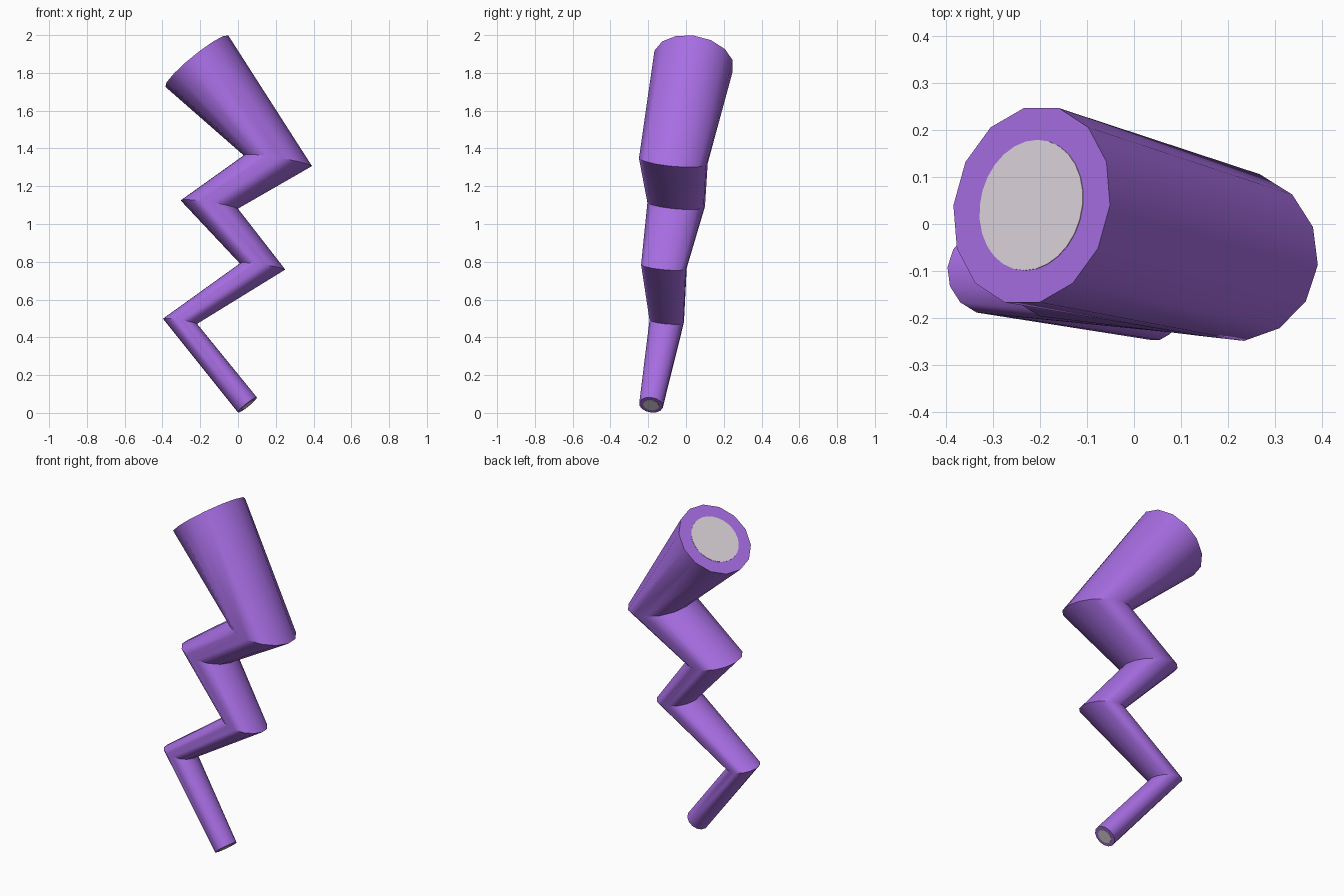
import bpy, bmesh, math
from mathutils import Vector

if "Cube" in bpy.data.objects:
    bpy.data.objects.remove(bpy.data.objects["Cube"])

SIDES = 14


def material(name, rgb):
    m = bpy.data.materials.new(name)
    m.diffuse_color = (*rgb, 1.0)
    m.use_nodes = True
    m.node_tree.nodes["Principled BSDF"].inputs["Base Color"].default_value = m.diffuse_color
    return m


purple = material("purple", (0.39, 0.155, 0.77))
grey = material("light grey", (0.72, 0.66, 0.71))

# Zigzag centre line from top to bottom, with the tube radius at each bend
path = [
    (Vector((-0.218, 0.040, 1.862)), 0.215),
    (Vector((0.211, -0.067, 1.335)), 0.184),
    (Vector((-0.152, -0.052, 1.103)), 0.154),
    (Vector((0.130, -0.117, 0.775)), 0.122),
    (Vector((-0.307, -0.102, 0.485)), 0.092),
    (Vector((0.050, -0.185, 0.042)), 0.064),
]
points = [p for p, r in path]
steps = [(b - a).normalized() for a, b in zip(points, points[1:])]
normals = [steps[0]] + [(a + b).normalized() for a, b in zip(steps, steps[1:])] + [steps[-1]]

# Carry one frame down the path with the least twist
side = Vector((0.78, 0.0, 0.63))
side = (side - normals[0] * side.dot(normals[0])).normalized()
frames = []
for i, n in enumerate(normals):
    if i:
        side = normals[i - 1].rotation_difference(n) @ side
    frames.append((side.copy(), n.cross(side)))


def ring(bm, centre, frame, radius, count):
    u, v = frame
    angles = [2 * math.pi * k / count for k in range(count)]
    return [bm.verts.new(centre + radius * (math.cos(a) * u + math.sin(a) * v)) for a in angles]


def bridge(bm, a, b):
    for k in range(len(a)):
        j = (k + 1) % len(a)
        bm.faces.new((a[k], a[j], b[j], b[k]))


def finish(bm, name, mat):
    bmesh.ops.recalc_face_normals(bm, faces=bm.faces)
    mesh = bpy.data.meshes.new(name)
    bm.to_mesh(mesh)
    bm.free()
    mesh.materials.append(mat)
    obj = bpy.data.objects.new(name, mesh)
    bpy.context.collection.objects.link(obj)
    bpy.ops.object.select_all(action='DESELECT')
    obj.select_set(True)
    bpy.context.view_layer.objects.active = obj
    bpy.ops.object.shade_smooth_by_angle(angle=math.radians(40))


# Tapered tube with closed ends
bm = bmesh.new()
rings = [ring(bm, p, f, r, SIDES) for (p, r), f in zip(path, frames)]
for a, b in zip(rings, rings[1:]):
    bridge(bm, a, b)
bm.faces.new(rings[0])
bm.faces.new(rings[-1])
finish(bm, "zigzag_tube", purple)


# Thin round plate on each end
def plate(name, index, outward):
    centre, radius = path[index]
    bm = bmesh.new()
    inner = ring(bm, centre - outward * 0.001, frames[index], radius * 0.655, 28)
    outer = ring(bm, centre + outward * 0.002, frames[index], radius * 0.655, 28)
    bridge(bm, inner, outer)
    bm.faces.new(inner)
    bm.faces.new(outer)
    finish(bm, name, grey)


plate("top_end_plate", 0, -normals[0])
plate("bottom_end_plate", -1, normals[-1])
